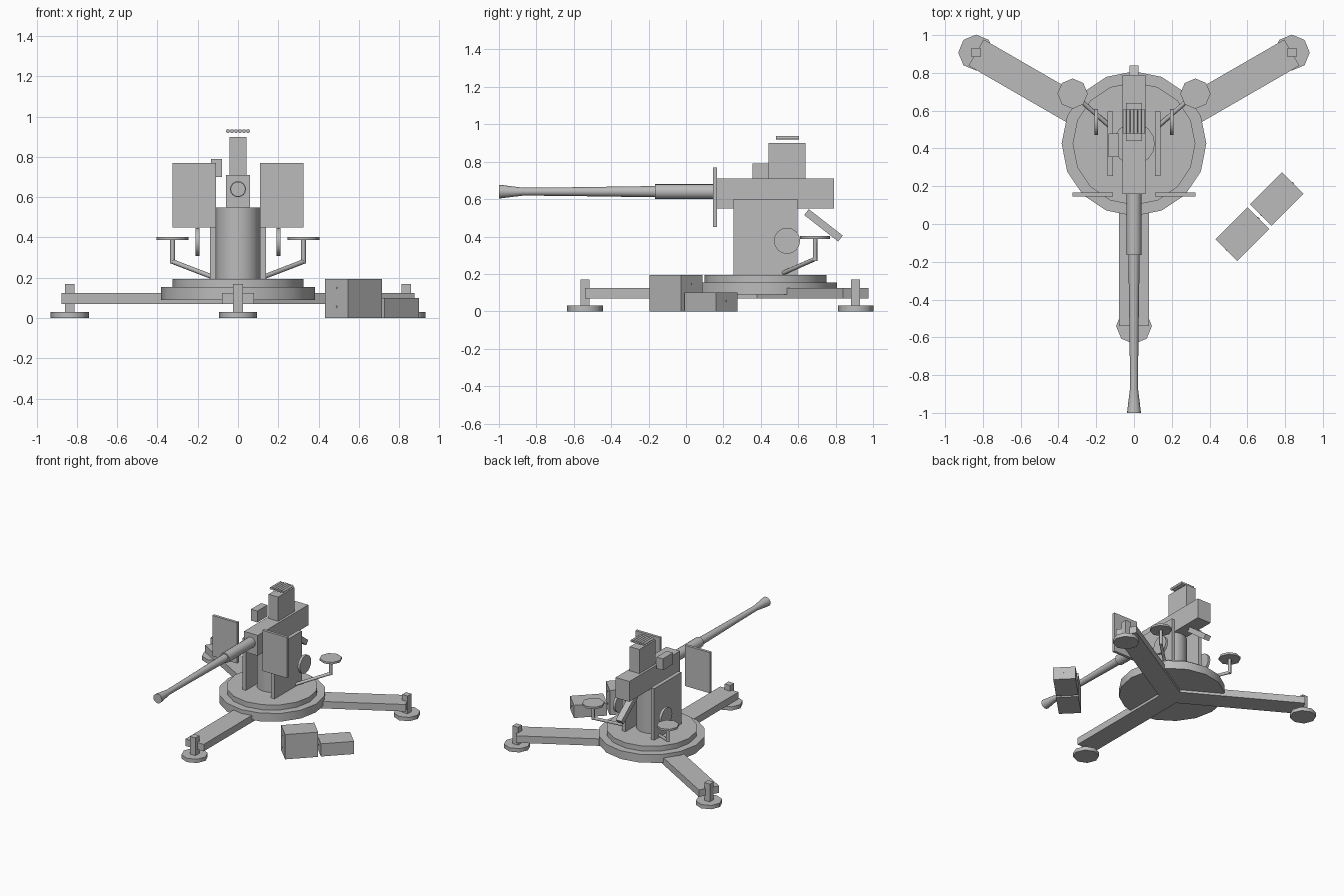
import bpy
import bmesh
from math import radians, cos, sin, atan2, pi
from mathutils import Matrix, Vector

cube = bpy.data.objects.get("Cube")
if cube:
    bpy.data.objects.remove(cube, do_unlink=True)

GREY = (0.5, 0.5, 0.5, 1.0)
grey = bpy.data.materials.new("plain_grey")
grey.use_nodes = True
grey.diffuse_color = GREY
grey.node_tree.nodes["Principled BSDF"].inputs["Base Color"].default_value = GREY


def finish(name, bm):
    """Turn a bmesh into a smooth-by-angle grey object."""
    bmesh.ops.recalc_face_normals(bm, faces=bm.faces)
    mesh = bpy.data.meshes.new(name)
    bm.to_mesh(mesh)
    bm.free()
    mesh.materials.append(grey)
    mesh.polygons.foreach_set("use_smooth", [True] * len(mesh.polygons))
    mesh.set_sharp_from_angle(angle=radians(50))
    obj = bpy.data.objects.new(name, mesh)
    bpy.context.scene.collection.objects.link(obj)
    return obj


def box(name, x, y, z, turn=None):
    """Box between the (min, max) pairs; turn is applied about its centre."""
    bm = bmesh.new()
    bmesh.ops.create_cube(bm, size=1)
    mid = Vector([(a + b) / 2 for a, b in (x, y, z)])
    size = [b - a for a, b in (x, y, z)]
    m = Matrix.Translation(mid) @ (turn or Matrix()) @ Matrix.Diagonal((*size, 1))
    bm.transform(m)
    return finish(name, bm)


def rod(name, start, end, r1, r2=None, sides=16):
    """Capped cylinder or cone between two points."""
    start, end = Vector(start), Vector(end)
    axis = end - start
    bm = bmesh.new()
    bmesh.ops.create_cone(bm, cap_ends=True, segments=sides, radius1=r1,
                          radius2=r1 if r2 is None else r2, depth=axis.length)
    turn = Matrix() if axis.x == axis.y == 0 else axis.to_track_quat("Z", "Y").to_matrix().to_4x4()
    bm.transform(Matrix.Translation((start + end) / 2) @ turn)
    return finish(name, bm)


def lathe(name, profile, origin, sides=16):
    """Spin (radius, y) points around the y axis through origin."""
    bm = bmesh.new()
    rings = []
    for r, y in profile:
        rings.append([bm.verts.new(Vector((r * cos(2 * pi * i / sides), y,
                                           r * sin(2 * pi * i / sides))) + origin)
                      for i in range(sides)])
    for a, b in zip(rings, rings[1:]):
        for i in range(sides):
            j = (i + 1) % sides
            bm.faces.new((a[i], a[j], b[j], b[i]))
    bm.faces.new(rings[0])
    bm.faces.new(rings[-1])
    return finish(name, bm)


CY = 0.425       # turntable axis
REACH = 0.965    # outrigger length
BORE = 0.64      # barrel height

# Turntable and pedestal
rod("turntable_lower", (0, CY, 0.09), (0, CY, 0.155), 0.383)
rod("turntable_upper", (0, CY, 0.155), (0, CY, 0.195), 0.325)
rod("pedestal", (0, CY, 0.195), (0, CY, 0.55), 0.11)

# Outriggers with foot pads and jack posts
for name, angle in (("front", -90), ("left", 30), ("right", 150)):
    a = radians(angle)
    ex, ey = REACH * cos(a), CY + REACH * sin(a)
    mx, my = ex / 2, (CY + ey) / 2
    box(name + "_outrigger", (mx - REACH / 2, mx + REACH / 2), (my - 0.08, my + 0.08),
        (0.07, 0.125), Matrix.Rotation(a, 4, "Z"))
    rod(name + "_foot_pad", (ex, ey, 0), (ex, ey, 0.03), 0.095, sides=8)
    box(name + "_jack_post", (ex - 0.024, ex + 0.024), (ey - 0.024, ey + 0.024), (0.03, 0.17))

# Mirrored side parts: cradle plates, shields, handwheels and seats
for side, s in (("left", 1), ("right", -1)):
    def span(a, b):
        return tuple(sorted((s * a, s * b)))
    box(side + "_cradle_plate", span(0.11, 0.14), (0.255, 0.595), (0.195, 0.6))
    box(side + "_shield", span(0.11, 0.325), (0.145, 0.167), (0.45, 0.77))
    rod(side + "_handwheel", (s * 0.19, 0.54, 0.377), (s * 0.21, 0.54, 0.377), 0.07)
    hip = (s * 0.325, 0.69, 0.28)
    rod(side + "_seat_arm", (s * 0.13, 0.52, 0.205), hip, 0.012, sides=8)
    rod(side + "_seat_stem", (s * 0.325, 0.69, 0.27), (s * 0.325, 0.69, 0.39), 0.012, sides=8)
    rod(side + "_seat", (s * 0.325, 0.69, 0.387), (s * 0.325, 0.69, 0.403), 0.08, sides=8)

# Receiver, magazine and sight
box("receiver", (-0.06, 0.06), (0.16, 0.79), (0.55, 0.71))
box("magazine", (-0.042, 0.042), (0.44, 0.64), (0.71, 0.9))
box("sight_box", (-0.135, -0.08), (0.355, 0.48), (0.7, 0.79))

# Sloping ejection chute behind the receiver
slope = atan2(-0.14, 0.18)
box("ejection_chute", (-0.025, 0.025), (0.62, 0.85), (0.44, 0.48),
    Matrix.Rotation(slope, 4, "X"))

# Row of cartridges above the magazine
for i in range(6):
    x = (i - 2.5) * 0.02
    rod(f"cartridge_{i + 1}", (x, 0.48, 0.928), (x, 0.605, 0.928), 0.01, sides=8)

# Barrel with recoil sleeve and flared muzzle
lathe("recoil_sleeve", [(0.04, -0.165), (0.04, 0.16)], Vector((0, 0, BORE)))
lathe("barrel", [(0.037, -1), (0.034, -0.975), (0.021, -0.87), (0.023, -0.64), (0.03, -0.165)],
      Vector((0, 0, BORE)))

# Ammunition crates set diagonally, with small end pins
quarter = Matrix.Rotation(radians(45), 4, "Z")
for name, cx, cy, h, pins in (("large", 0.574, -0.053, 0.195, (0.15, 0.055)),
                              ("small", 0.756, 0.133, 0.1, (0.055,))):
    box(name + "_crate", (cx - 0.12, cx + 0.12), (cy - 0.081, cy + 0.081), (0, h), quarter)
    for z in pins:
        rod(name + "_crate_pin", (cx - 0.087, cy - 0.087, z), (cx + 0.087, cy + 0.087, z),
            0.006, sides=8)
